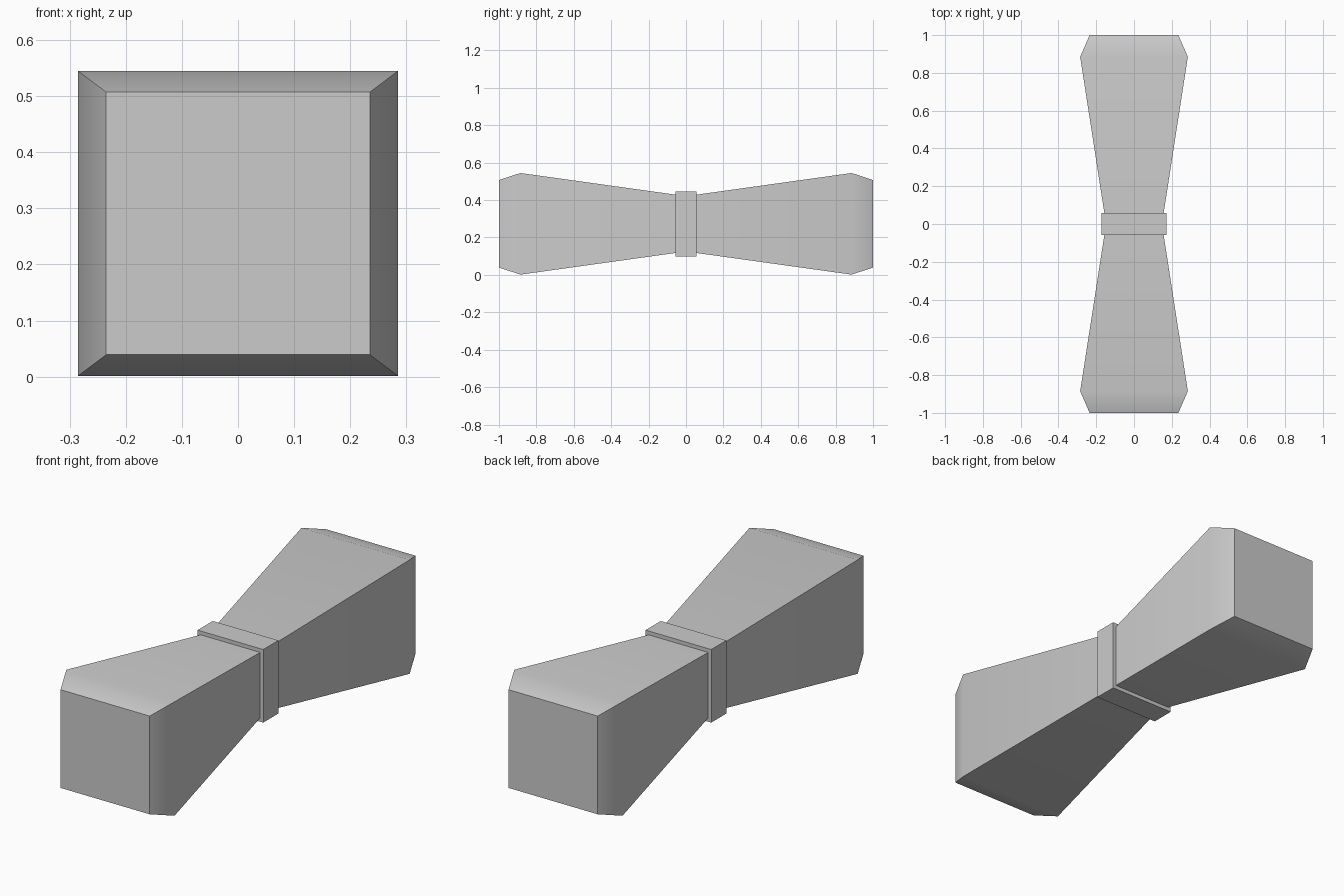
import bpy
import bmesh
from math import radians

cube = bpy.data.objects.get("Cube")
if cube:
    bpy.data.objects.remove(cube, do_unlink=True)

MID_Z = 0.273

grey = bpy.data.materials.new("light_grey")
grey.use_nodes = True
colour = (0.6, 0.6, 0.6, 1)
grey.diffuse_color = colour
grey.node_tree.nodes["Principled BSDF"].inputs["Base Color"].default_value = colour


def loft(name, sections):
    """Join rectangular sections (y, half width, half height) into a closed solid."""
    bm = bmesh.new()
    rings = []
    for y, w, h in sections:
        corners = ((-w, -h), (w, -h), (w, h), (-w, h))
        rings.append([bm.verts.new((x, y, MID_Z + z)) for x, z in corners])
    for a, b in zip(rings, rings[1:]):
        for i in range(4):
            j = (i + 1) % 4
            bm.faces.new((a[i], a[j], b[j], b[i]))
    bm.faces.new(rings[0])
    bm.faces.new(rings[-1])
    bmesh.ops.recalc_face_normals(bm, faces=bm.faces)
    mesh = bpy.data.meshes.new(name)
    bm.to_mesh(mesh)
    bm.free()
    mesh.materials.append(grey)
    obj = bpy.data.objects.new(name, mesh)
    bpy.context.collection.objects.link(obj)
    return obj


# Flared body: narrow waist, wide shoulders, bevelled ends
half = [(0.0, 0.148, 0.148), (0.885, 0.285, 0.2715), (1.0, 0.235, 0.234)]
body = loft("flared_body", [(-y, w, h) for y, w, h in reversed(half)] + half[1:])
bpy.ops.object.select_all(action="DESELECT")
body.select_set(True)
bpy.context.view_layer.objects.active = body
bpy.ops.object.shade_smooth_by_angle(angle=radians(40))

# Square band around the waist
loft("waist_band", [(-0.057, 0.173, 0.174), (0.057, 0.173, 0.174)])
